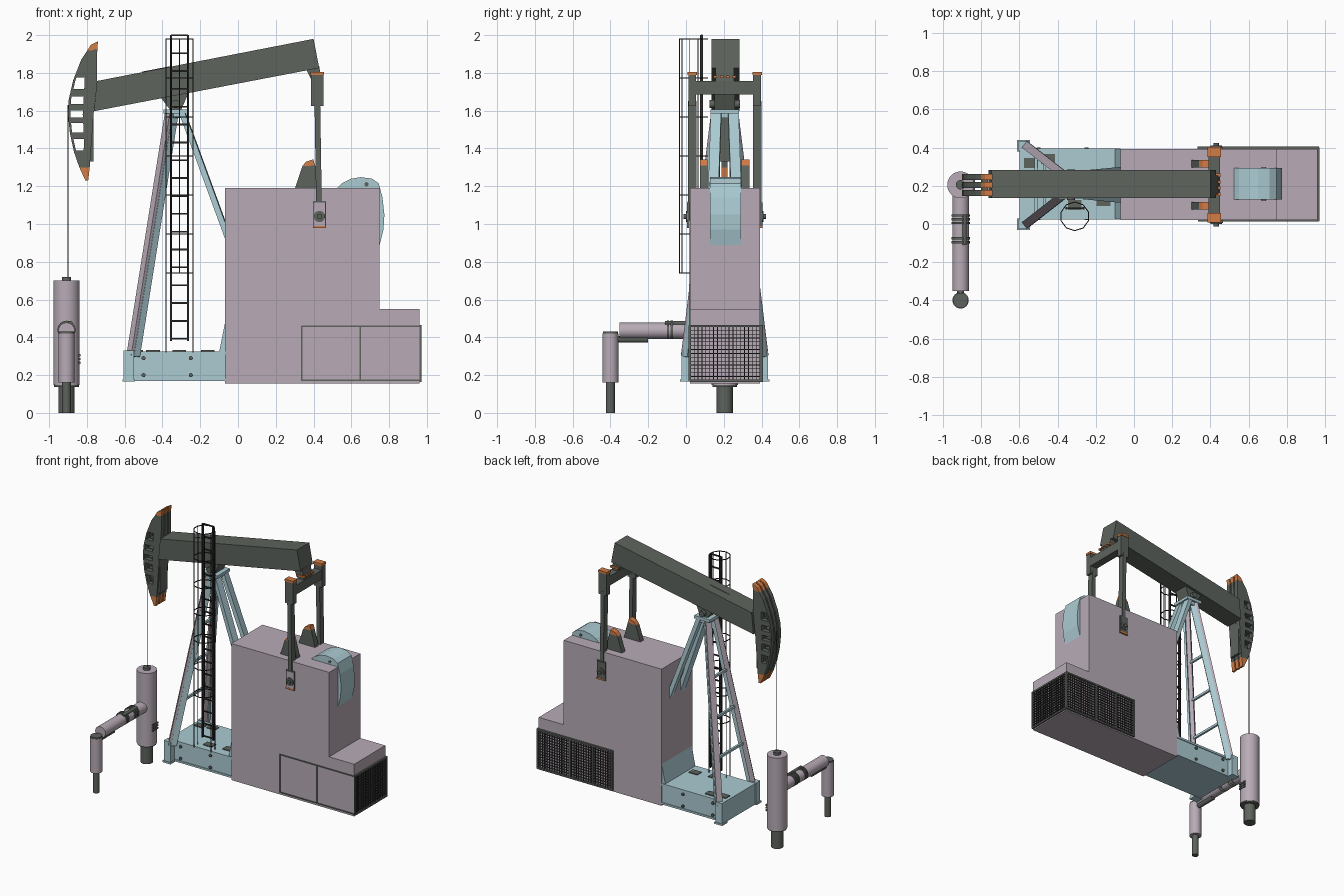
import bpy, bmesh, math
from mathutils import Vector, Matrix

if "Cube" in bpy.data.objects:
    bpy.data.objects.remove(bpy.data.objects["Cube"], do_unlink=True)


def material(name, rgb):
    m = bpy.data.materials.new(name)
    m.use_nodes = True
    m.diffuse_color = (*rgb, 1)
    m.node_tree.nodes["Principled BSDF"].inputs["Base Color"].default_value = (*rgb, 1)
    return m


MAUVE = material("mauve paint", (0.48, 0.41, 0.47))
BLUE = material("pale blue paint", (0.41, 0.60, 0.65))
DARK = material("dark grey steel", (0.11, 0.125, 0.107))
ORANGE = material("orange paint", (0.64, 0.20, 0.06))
BLACK = material("black iron", (0.025, 0.027, 0.025))
MID = 0.205  # centre plane of the machine in y


class Part:
    """Collects primitives into one mesh object."""

    def __init__(self, name, mat):
        self.name, self.mats, self.bm = name, [mat], bmesh.new()

    def solid(self, verts, mat=None, smooth=False):
        if mat and mat not in self.mats:
            self.mats.append(mat)
        idx = self.mats.index(mat) if mat else 0
        for f in {f for v in verts for f in v.link_faces}:
            f.material_index = idx
            if smooth:
                f.smooth = len(f.verts) == 4
                if not f.smooth:
                    for e in f.edges:
                        e.smooth = False
        return self

    def box(self, x, y, z, mat=None):
        c = [(a[0] + a[1]) / 2 for a in (x, y, z)]
        s = [abs(a[1] - a[0]) for a in (x, y, z)]
        m = Matrix.Translation(c) @ Matrix.Diagonal((*s, 1))
        return self.solid(bmesh.ops.create_cube(self.bm, size=1, matrix=m)["verts"], mat)

    def strut(self, p, q, w, d, mat=None):
        p, q = Vector(p), Vector(q)
        m = Matrix.Translation((p + q) / 2) @ (q - p).to_track_quat("Z", "Y").to_matrix().to_4x4()
        m = m @ Matrix.Diagonal((w, d, (q - p).length, 1))
        return self.solid(bmesh.ops.create_cube(self.bm, size=1, matrix=m)["verts"], mat)

    def tube(self, p, q, r, mat=None, n=24):
        p, q = Vector(p), Vector(q)
        m = Matrix.Translation((p + q) / 2) @ (q - p).to_track_quat("Z", "Y").to_matrix().to_4x4()
        v = bmesh.ops.create_cone(self.bm, cap_ends=True, segments=n, radius1=r, radius2=r,
                                  depth=(q - p).length, matrix=m)["verts"]
        return self.solid(v, mat, n > 6)

    def prism(self, pts, y, mat=None):
        a = [self.bm.verts.new((px, y[0], pz)) for px, pz in pts]
        b = [self.bm.verts.new((px, y[1], pz)) for px, pz in pts]
        self.bm.faces.new(a)
        self.bm.faces.new(b[::-1])
        for i in range(len(a)):
            j = (i + 1) % len(a)
            self.bm.faces.new((a[j], a[i], b[i], b[j]))
        return self.solid(a + b, mat)

    def done(self):
        bmesh.ops.recalc_face_normals(self.bm, faces=self.bm.faces)
        me = bpy.data.meshes.new(self.name)
        self.bm.to_mesh(me)
        self.bm.free()
        for m in self.mats:
            me.materials.append(m)
        bpy.context.scene.collection.objects.link(bpy.data.objects.new(self.name, me))


# Stepped housing
Part("housing", MAUVE).prism([(-.07, .155), (.96, .155), (.96, .55), (.75, .55), (.75, 1.19), (-.07, 1.19)],
                             (.02, .393)).done()

# Door frames on the front, mesh grilles on the end and back
g = Part("side_doors", DARK)
for x in (.338, .648, .965):
    g.box((x - .004, x + .004), (.014, .021), (.17, .46))
for z in (.172, .458):
    g.box((.335, .968), (.014, .021), (z - .004, z + .004))
g.done()
g = Part("grilles", BLACK)
for i in range(19):
    y = .023 + i * .0205
    g.box((.96, .968), (y - .002, y + .002), (.17, .46))
for i in range(15):
    z = .172 + i * .0204
    g.box((.96, .968), (.02, .395), (z - .002, z + .002))
    g.box((.335, .968), (.392, .4), (z - .002, z + .002))
for i in range(32):
    x = .338 + i * .0203
    g.box((x - .002, x + .002), (.392, .4), (.17, .46))
for x in (.338, .5, .69, .963):
    g.box((x - .006, x + .006), (.392, .407), (.165, .465), DARK)
for z in (.17, .46):
    g.box((.335, .97), (.392, .407), (z - .006, z + .006), DARK)
    g.box((.96, .972), (.02, .4), (z - .006, z + .006), DARK)
for y in (.022, .396):
    g.box((.96, .972), (y - .005, y + .005), (.165, .465), DARK)
g.done()

# Belt cover
Part("belt_cover", BLUE).prism(
    [(.515, 1.18), (.55, 1.215), (.6, 1.24), (.65, 1.248), (.71, 1.24), (.745, 1.215), (.765, 1.14),
     (.775, 1.05), (.77, .97), (.75, .89), (.7, .89)], (.128, .292)).tube(
    (.68, .124, 1.21), (.68, .296, 1.21), .012, DARK, 10).done()

# Base with sloped rear plate, bolts and deck hatches
b = Part("base", BLUE).box((-.6, .1), (.03, .39), (.172, .322))
b.box((-.6, -.07), (.024, .396), (.31, .326)).box((-.6, -.07), (.024, .396), (.168, .182))
b.prism([(-.1, .322), (-.06, .322), (-.06, .47), (-.07, .47)], (.03, .39))
for x in (-.5, -.25):
    for z in (.2, .29):
        b.tube((x, .02, z), (x, .4, z), .011, DARK, 10)
for x, y in ((-.16, .12), (-.54, .32), (-.45, .34), (-.31, .1)):
    b.box((x - .036, x + .036), (y - .026, y + .026), (.322, .332), DARK)
b.done()

# Tower: spread front legs on feet, rear legs, cross rungs, cap
legs = Part("front_legs", MAUVE)
feet = Part("leg_feet", BLUE)
rear = Part("rear_legs", BLUE)
for s in (-1, 1):
    top, low = Vector((-.36, MID + s * .045, 1.59)), Vector((-.565, MID + s * .205, .3))
    legs.strut(low, top, .042, .035)
    off = Vector((.026, 0, 0))
    legs.strut(low + off, top + off, .014, .04, BLUE)
    feet.box((-.605, -.55), (MID + s * .18, MID + s * .23), (.168, .33))
    feet.box((-.612, -.545), (MID + s * .175, MID + s * .236), (.165, .178))
    rear.strut((-.295, MID + s * .045, 1.59), (.02, MID + s * .075, .73), .055, .03)
legs.done()
feet.done()
rear.done()
rungs = Part("tower_rungs", BLUE)
for z in (.62, .9, 1.18):
    t = (z - .3) / 1.29
    x, h = -.565 + .205 * t, .205 - .16 * t
    rungs.box((x - .008, x + .008), (MID - h, MID + h), (z - .009, z + .009))
rungs.done()
Part("tower_cap", BLUE).box((-.395, -.265), (.13, .28), (1.585, 1.607)).box(
    (-.37, -.285), (.145, .265), (1.56, 1.59)).done()
Part("saddle_bearing", DARK).prism([(-.36, 1.605), (-.3, 1.605), (-.26, 1.7), (-.41, 1.67)], (.15, .26)).tube(
    (-.33, .125, 1.635), (-.33, .285, 1.635), .022).done()

# Walking beam with stiffener ribs
beam = Part("walking_beam", DARK).prism([(-.763, 1.597), (.43, 1.826), (.4, 1.98), (-.747, 1.757)], (.135, .282))
for x in (-.68, -.65, -.4, -.03, 0):
    z = 1.597 + (x + .763) * .192
    h = .155 if x == -.4 else .04
    beam.strut((x, MID + .003, z + .002), (x - h * .19, MID + .003, z + h), .006, .16)
beam.done()

# Curved head: three parallel plates with openings and painted tips
OUTER = [(-.8, 1.915), (-.83, 1.87), (-.873, 1.76), (-.896, 1.66), (-.9, 1.58), (-.89, 1.48), (-.868, 1.38), (-.84, 1.3)]


def outer_x(z):
    for (xa, za), (xb, zb) in zip(OUTER, OUTER[1:]):
        if zb <= z <= za:
            return xa + (xb - xa) * (za - z) / (za - zb)
    return OUTER[-1][0]


head = Part("curved_head", DARK)
for c in (-.042, 0, .042):
    y = (MID + c - .016, MID + c + .016)
    head.prism([(-.798, 1.915), (-.745, 1.925), (-.747, 1.757), (-.763, 1.6), (-.785, 1.3),
                (-.82, 1.3), (-.815, 1.45), (-.822, 1.58), (-.815, 1.7), (-.81, 1.8)], y)
    for (xa, za), (xb, zb) in zip(OUTER, OUTER[1:]):
        head.prism([(xa, za), (xa + .012, za), (xb + .012, zb), (xb, zb)], y)
    for za, zb in ((1.915, 1.87), (1.87, 1.775), (1.715, 1.675), (1.635, 1.6), (1.565, 1.535), (1.485, 1.45), (1.39, 1.3)):
        head.prism([(outer_x(za), za), (-.798, za), (-.798, zb), (outer_x(zb), zb)], y)
    head.prism([(-.741, 1.968), (-.78, 1.948), (-.8, 1.915), (-.745, 1.925)], y, ORANGE)
    head.prism([(-.84, 1.3), (-.785, 1.3), (-.793, 1.23), (-.808, 1.23)], y, ORANGE)
head.box((-.8, -.765), (.16, .25), (1.33, 1.9)).done()

# Pitman arms, equalizer bar, cranks and counterweights on both sides
arms = Part("pitman_arms", DARK)
pins = Part("crank_pins", DARK)
weights = Part("counterweights", DARK)
for s in (-1, 1):
    y = MID + s * .172
    arms.strut((.43, y, 1.02), (.42, y, 1.65), .045, .03)
    arms.box((.387, .453), (y - .021, y + .021), (1.625, 1.79))
    arms.box((.384, .456), (y - .025, y + .025), (1.788, 1.805), ORANGE)
    face = MID + s * .186
    pins.box((.396, .466), (face, face + s * .01), (.98, 1.12))
    pins.box((.401, .461), (face, face + s * .013), (.99, 1.115), MAUVE if s < 0 else DARK)
    pins.box((.396, .466), (face, face + s * .014), (.978, .99), ORANGE)
    pins.tube((.431, face, 1.04), (.431, face + s * .02, 1.04), .03)
    pins.tube((.431, face, 1.04), (.431, face + s * .032, 1.04), .014)
    w = MID + s * .11
    y = (w - .02, w + .02)
    weights.prism([(.3, 1.15), (.302, 1.19), (.34, 1.305), (.408, 1.31), (.44, 1.19), (.44, 1.15)], y)
    weights.prism([(.34, 1.305), (.36, 1.33), (.398, 1.342), (.408, 1.31)], y, ORANGE)
arms.done()
pins.done()
weights.done()
eq = Part("equalizer_bar", DARK).box((.39, .45), (.04, .37), (1.686, 1.756))
eq.prism([(.36, 1.82), (.43, 1.835), (.445, 1.75), (.395, 1.75)], (.155, .255))
for y in (.155, .19, .22, .255):
    eq.box((.385, .452), (y - .009, y + .009), (1.772, 1.786), ORANGE)
eq.done()

# Ladder with safety cage
lad = Part("ladder", BLACK)
for x in (-.355, -.265):
    lad.box((x - .005, x + .005), (.075, .09), (.38, 2.0))
for i in range(18):
    lad.box((-.355, -.265), (.079, .087), (.388 + i * .0945, .397 + i * .0945))
lad.done()
cage = Part("ladder_cage", BLACK)
ring = [(-.31 + .075 * math.cos(math.tau * (i + .5) / 10), .04 + .075 * math.sin(math.tau * (i + .5) / 10)) for i in range(10)]
for k in range(7):
    z = .74 + k * .2067
    for (xa, ya), (xb, yb) in zip(ring, ring[1:] + ring[:1]):
        cage.strut((xa, ya, z), (xb, yb, z), .005, .005)
for i, (x, y) in enumerate(ring):
    if i not in (1, 2, 3):
        cage.box((x - .0022, x + .0022), (y - .0022, y + .0022), (.32 if i in (0, 4, 5, 9) else .74, 1.98))
cage.done()

# Wellhead with polished rod and side outlet pipe
X = -.908
well = Part("wellhead", MAUVE).tube((X, MID, .147), (X, MID, .7), .07, n=32)
well.tube((X, MID, 0), (X, MID, .15), .043, DARK).tube((X, MID, .138), (X, MID, .148), .066, DARK)
well.tube((X, MID, .7), (X, MID, .72), .025, DARK)
for z in (.265, .285, .305):
    well.box((X + .05, X + .075), (MID - .03, MID + .03), (z - .006, z + .006), DARK)
well.done()
Part("polished_rod", BLACK).tube((-.9, MID, .71), (-.9, MID, 1.63), .003, n=8).done()
pipe = Part("outlet_pipe", MAUVE).tube((X, .15, .435), (X, -.352, .435), .043)
pipe.tube((X, -.4, .16), (X, -.4, .42), .043).tube((X, -.4, 0), (X, -.4, .165), .023, DARK)
pipe.tube((X, -.4, .418), (X, -.4, .43), .04, DARK).tube((X, -.4, .39), (X, -.2, .39), .018, DARK)
for y in (-.095, -.075, .005, .025, .045):
    pipe.tube((X, y - .006, .44), (X, y + .006, .44), .048, DARK)
pipe.tube((X + .02, -.11, .475), (X + .02, .05, .475), .012, DARK, 10)
pipe.done()
